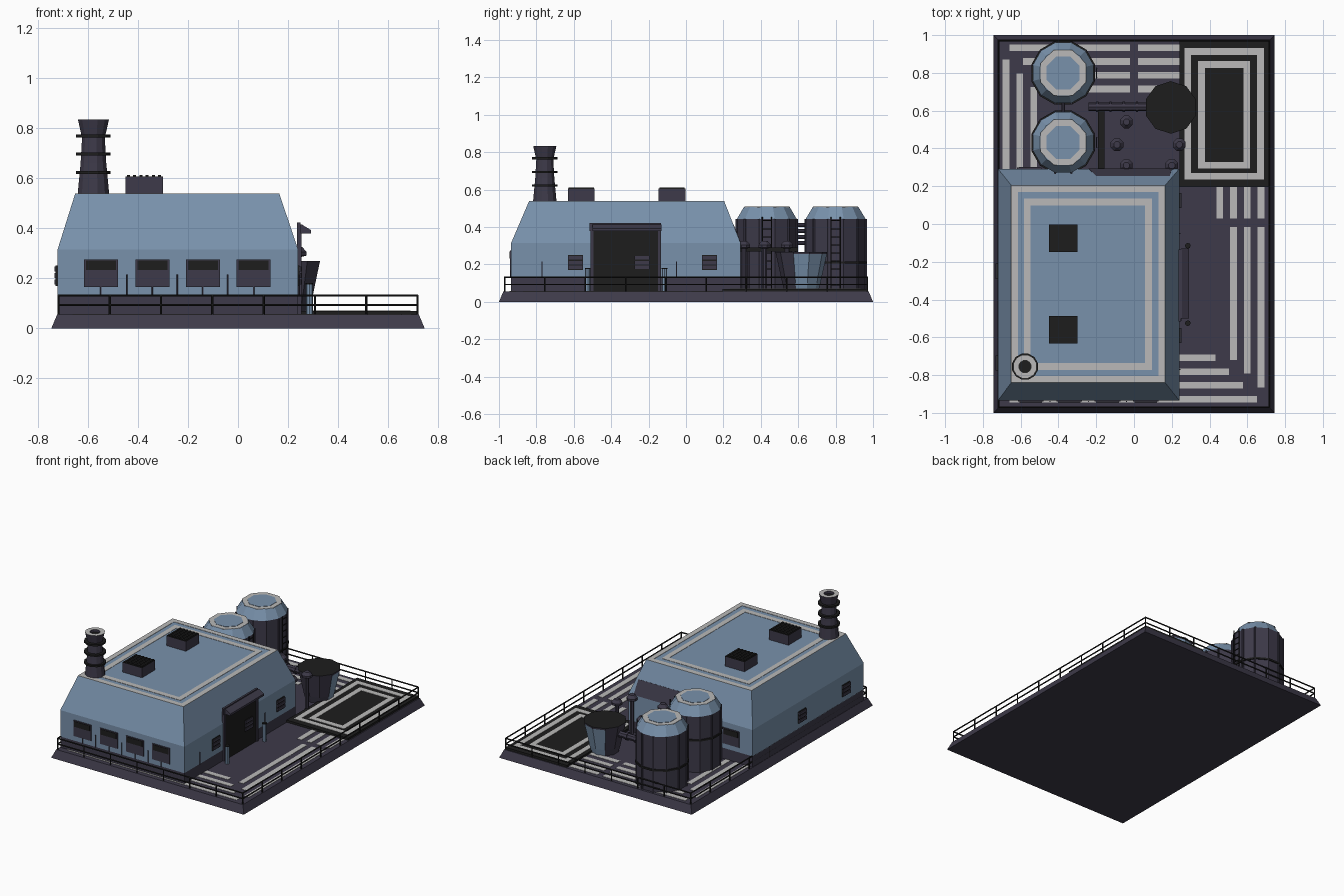
import bpy, bmesh, math
from mathutils import Vector

cube = bpy.data.objects.get("Cube")
if cube:
    bpy.data.objects.remove(cube, do_unlink=True)


def material(name, rgb):
    m = bpy.data.materials.new(name)
    m.use_nodes = True
    m.diffuse_color = (*rgb, 1)
    m.node_tree.nodes["Principled BSDF"].inputs["Base Color"].default_value = (*rgb, 1)
    return m


BLUE = material("steel blue", (0.19, 0.285, 0.41))
PURPLE = material("dark slate", (0.047, 0.042, 0.067))
BLACK = material("soot black", (0.0125, 0.0125, 0.0125))
GREY = material("pale grey", (0.49, 0.485, 0.48))


def finish(name, bm, mats, rule=None):
    bmesh.ops.recalc_face_normals(bm, faces=bm.faces)
    if rule:
        for f in bm.faces:
            f.material_index = rule(f)
    me = bpy.data.meshes.new(name)
    bm.to_mesh(me)
    bm.free()
    for m in mats:
        me.materials.append(m)
    ob = bpy.data.objects.new(name, me)
    bpy.context.collection.objects.link(ob)
    return ob


def loft(name, rings, mats, rule=None):
    """Skin closed rings of points and cap both ends."""
    bm = bmesh.new()
    vs = [[bm.verts.new(p) for p in r] for r in rings]
    n = len(rings[0])
    for a, b in zip(vs, vs[1:]):
        for i in range(n):
            j = (i + 1) % n
            bm.faces.new((a[i], a[j], b[j], b[i]))
    bm.faces.new(vs[0])
    bm.faces.new(vs[-1])
    return finish(name, bm, mats, rule)


def rect(x0, x1, y0, y1, z):
    return [(x0, y0, z), (x1, y0, z), (x1, y1, z), (x0, y1, z)]


def box(name, x0, x1, y0, y1, z0, z1, mat):
    return loft(name, [rect(x0, x1, y0, y1, z0), rect(x0, x1, y0, y1, z1)], [mat])


def turned(name, x, y, profile, n, mats, rule=None):
    """Revolve (radius, height) pairs about a vertical axis."""
    step = math.tau / n
    rings = [[(x + r * math.cos((i + .5) * step), y + r * math.sin((i + .5) * step), z)
              for i in range(n)] for r, z in profile]
    return loft(name, rings, mats, rule)


def rod(name, a, b, r, mat, n=8):
    a, b = Vector(a), Vector(b)
    q = (b - a).to_track_quat('Z', 'Y')
    circle = [q @ Vector((r * math.cos(i * math.tau / n), r * math.sin(i * math.tau / n), 0))
              for i in range(n)]
    return loft(name, [[a + c for c in circle], [b + c for c in circle]], [mat])


T = 0.002  # thickness of painted plates


def stripe(name, x0, x1, y0, y1, z=0.055):
    box(name, x0, x1, y0, y1, z, z + T, GREY)


def frame(name, x0, x1, y0, y1, z, w):
    stripe(name + "_front", x0, x1, y0, y0 + w, z)
    stripe(name + "_back", x0, x1, y1 - w, y1, z)
    stripe(name + "_left", x1 - w, x1, y0 + w, y1 - w, z)
    stripe(name + "_right", x0, x0 + w, y0 + w, y1 - w, z)


# Ground slab
G = 0.055
loft("ground_slab", [rect(-.745, .745, -1, 1, 0), rect(-.722, .722, -.977, .977, G)], [PURPLE])

# Painted ground stripes, nested along each corner
W = 0.036
for i in range(4):
    s = i * 0.073
    y = 0.915 - s
    stripe("back_stripe", -.66 + s, -.02, y, y + W)
    stripe("back_stripe_short", .02, .24, y, y + W)
    x = 0.655 - s
    stripe("side_stripe_short", x, x + W, .03, .195)
    if i < 3:
        stripe("side_stripe", x, x + W, -.865 + s, -.015)
        stripe("corner_stripe", -.695 + s, -.66 + s, .25, .87 - s)
    stripe("front_stripe", -.66 if i == 0 else .24, .65 - s, -.945 + s, -.91 + s)

# Loading pad
box("loading_pad", .24, .715, .195, .972, G, .07, BLACK)
frame("pad_outer_line", .267, .688, .235, .932, .07, W)
frame("pad_inner_line", .34, .615, .293, .862, .07, W)

# Main hall: plinth, walls and sloping roof
R = 0.537
hall = [(-.72, .24, -.935, .292, G), (-.72, .24, -.935, .292, .13),
        (-.72, .24, -.935, .292, .315), (-.65, .165, -.84, .205, R)]
loft("hall", [rect(*h) for h in hall], [BLUE, PURPLE],
     lambda f: int(f.calc_center_median().z < .13))
frame("roof_outer_line", -.65, .165, -.84, .205, R, W)
frame("roof_inner_line", -.583, .095, -.772, .135, R, W)

# Dark panel lying on the lower part of the back slope
loft("back_slope_panel", [rect(-.24, .2, .285, .294, .315), rect(-.2, .19, .246, .255, .412)],
     [PURPLE])

# Roof vents with louvred tops
for y in (-.56, -.075):
    box("roof_vent", -.45, -.30, y - .072, y + .072, R, .604, PURPLE)
    box("vent_lid", -.45, -.30, y - .072, y + .072, .604, .607, BLACK)
    for i in range(6):
        x = -.4375 + i * .025
        box("vent_louvre", x - .006, x + .006, y - .068, y + .068, .607, .612, BLACK)


# Chimney with a pale rim and a dark mouth
def chimney_rule(f):
    if f.normal.z < .9:
        return 0
    return 1 if f.calc_center_median().z > .82 else 2


cx, cy = -.577, -.755
turned("chimney", cx, cy, [(.065, R), (.053, .66), (.047, .76), (.064, .833),
                           (.033, .833), (.033, .815)], 12, [PURPLE, GREY, BLACK], chimney_rule)
for z in (.622, .695, .768):
    turned("chimney_band", cx, cy, [(.071, z - .006), (.071, z + .006)], 12, [BLACK])

# Front windows
for x in (-.547, -.342, -.14, .062):
    box("window_frame", x - .068, x + .068, -.941, -.93, .165, .275, PURPLE)
    box("window_pane", x - .06, x + .06, -.944, -.938, .232, .27, BLACK)
    rod("window_drain", (x, -.938, .13), (x, -.938, .165), .003, PURPLE, 6)
for x in (-.445, -.242, -.04):
    rod("wall_conduit", (x, -.939, .13), (x, -.939, .215), .003, PURPLE, 6)
for y in (-.77, -.05):
    rod("side_conduit", (.244, y, .13), (.244, y, .215), .003, PURPLE, 6)


# Slatted wall vents on both long sides and on the door
def wall_vent(x, y):
    box("wall_vent", x - .006, x + .006, y - .04, y + .04, .17, .25, BLACK)
    for i in range(3):
        z = .175 + i * .026
        box("vent_slat", x - .011, x + .011, y - .04, y + .04, z, z + .019, PURPLE)


for x, y in ((.24, -.59), (.24, .125), (-.722, -.25), (-.722, -.735), (.245, -.235)):
    wall_vent(x, y)
box("back_window", -.62, -.49, .288, .298, .165, .275, PURPLE)
box("back_window_pane", -.61, -.50, .294, .301, .232, .27, BLACK)

# Loading door with upright frame, hood and guard posts
box("door", .235, .246, -.495, -.14, G, .38, BLACK)
for y in (-.51, -.15):
    box("door_jamb", .235, .253, y, y + .016, G, .38, PURPLE)
box("door_lintel", .235, .25, -.515, -.135, .378, .422, PURPLE)
loft("door_hood", [rect(.25, .292, -.5, -.13, .378), rect(.25, .292, -.5, -.13, .392),
                   rect(.25, .254, -.5, -.13, .415)], [PURPLE])
for y in (-.525, -.115):
    rod("guard_post", (.285, y, G), (.285, y, .175), .014, BLUE)
    rod("guard_post_cap", (.285, y, .175), (.285, y, .182), .015, BLACK)

# Storage tanks
for y, band in ((.432, .28), (.80, .21)):
    tx = -.375
    turned("tank", tx, y, [(.166, G), (.166, .443), (.126, .508)], 12, [PURPLE, BLUE],
           lambda f: int(f.calc_center_median().z > .44))
    turned("tank_top_line", tx, y, [(.13, .506), (.13, .509)], 8, [GREY])
    turned("tank_top", tx, y, [(.095, .509), (.095, .511)], 8, [BLUE])
    turned("tank_band", tx, y, [(.174, band - .006), (.174, band + .006)], 12, [BLACK])
    for i in range(12):
        a = (i + .5) * math.tau / 12
        c, s = math.cos(a), math.sin(a)
        rod("tank_rib", (tx + .166 * c, y + .166 * s, G), (tx + .166 * c, y + .166 * s, .443),
            .007, PURPLE, 6)
    for d in (-.025, .025):
        rod("ladder_rail", (-.198, y + d, G), (-.198, y + d, .455), .004, BLACK, 6)
    for i in range(9):
        z = .09 + i * .043
        rod("ladder_rung", (-.198, y - .025, z), (-.198, y + .025, z), .003, BLACK, 6)
for i in range(4):
    z = .315 + i * .032
    rod("tank_link", (-.375, .55, z), (-.375, .68, z), .010, PURPLE)

# Pipework behind the hall
box("pipe_beam", -.19, -.155, .285, .6, .27, .292, BLACK)
for y in (.33, .575):
    rod("beam_leg", (-.172, y, G), (-.172, y, .27), .010, PURPLE)
for x, y in ((-.04, .54), (-.09, .42), (.24, .42), (-.04, .31), (.2, .31)):
    turned("valve_pipe", x, y, [(.014, G), (.014, .285), (.036, .29), (.036, .305),
                                (.018, .325)], 8, [PURPLE])
rod("feed_pipe", (-.24, .62, .2), (.12, .62, .2), .022, PURPLE)
for i in range(5):
    x = -.2 + i * .07
    rod("pipe_flange", (x, .62, .2), (x + .012, .62, .2), .028, PURPLE)


# Hopper: dark rim and lid, blue panels on the outer side
def hopper_rule(f):
    if f.normal.z > .9:
        return 2
    return int(f.normal.dot(Vector((.75, .66, 0))) > .25 and f.calc_center_median().z < .25)


turned("hopper", .195, .617, [(.09, G), (.102, .10), (.136, .255), (.139, .268)], 10,
       [PURPLE, BLUE, BLACK], hopper_rule)

# Perimeter railing
RX, RY = .716, .97
corners = rect(-RX, RX, -RY, RY, 0)
for k in range(4):
    a, b = Vector(corners[k]), Vector(corners[(k + 1) % 4])
    for z in (.093, .132):
        h = Vector((0, 0, z))
        rod("rail", a + h, b + h, .0045, BLACK, 6)
    count = 7 if k % 2 == 0 else 9
    for i in range(count):
        p = a.lerp(b, i / count)
        rod("rail_post", p + Vector((0, 0, G)), p + Vector((0, 0, .132)), .0045, BLACK, 6)
